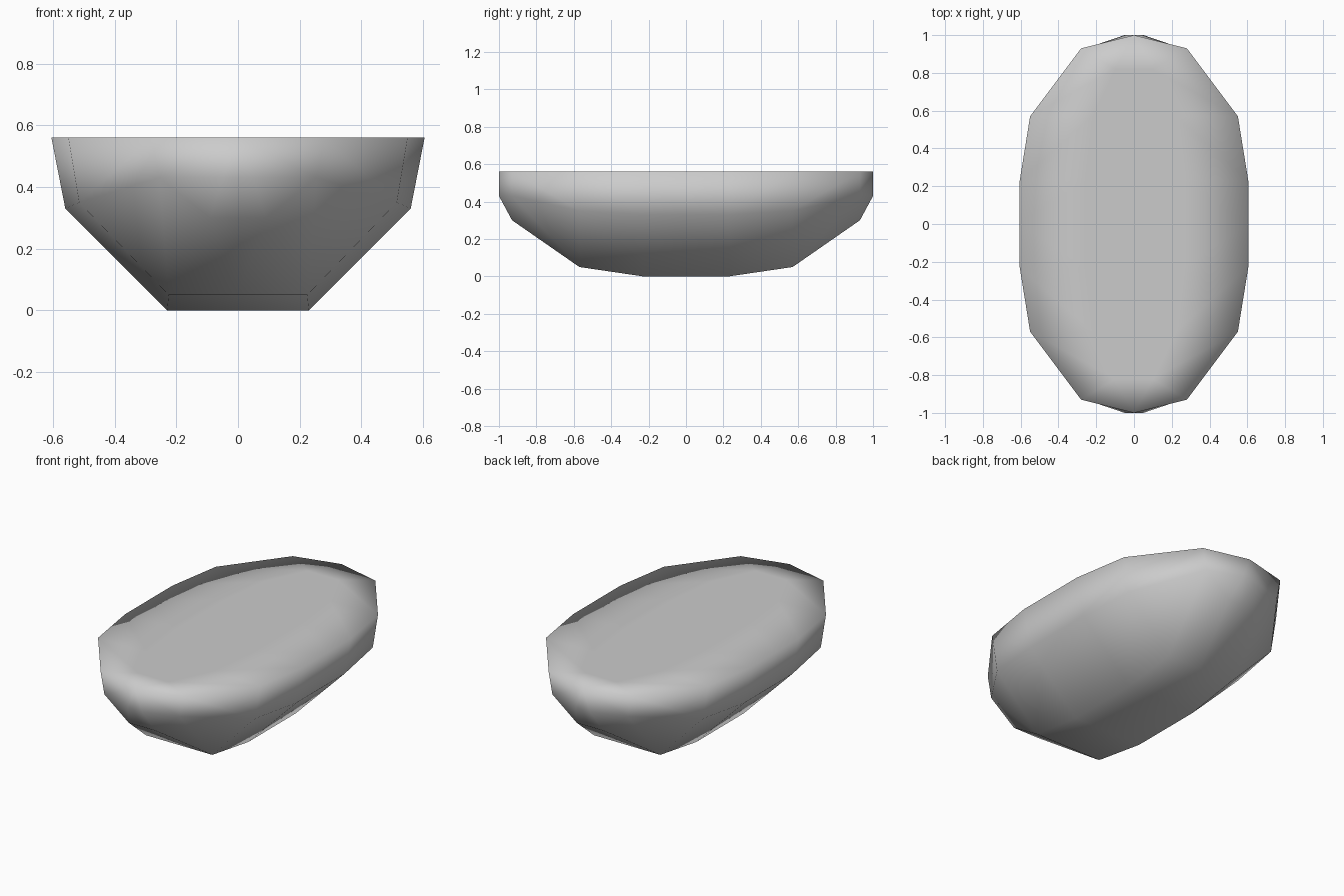
import bpy
import bmesh

cube = bpy.data.objects.get("Cube")
if cube:
    bpy.data.objects.remove(cube, do_unlink=True)

TOP = 0.56

# One plain grey for the whole hull
grey = bpy.data.materials.new("plain_grey")
grey.use_nodes = True
colour = (0.6, 0.6, 0.6, 1)
grey.diffuse_color = colour
grey.node_tree.nodes["Principled BSDF"].inputs["Base Color"].default_value = colour


def section(y, keel, bilge, rim, deck, deck_y=None):
    """Half cross-section from the keel line, round the side, to the deck line."""
    dy = y if deck_y is None else deck_y
    return [(0, y, keel[1]), (keel[0], y, keel[1]), (bilge[0], y, bilge[1]),
            (rim, y, TOP), (deck, dy, TOP), (0, dy, TOP)]


# Quarter hull, from amidships to the end
sections = [
    section(0.0, (0.23, 0), (0.56, 0.33), 0.605, 0.26),
    section(0.23, (0.23, 0), (0.56, 0.33), 0.605, 0.26),
    section(0.57, (0.225, 0.05), (0.515, 0.35), 0.55, 0.22),
    section(0.93, (0.09, 0.30), (0.255, 0.43), 0.28, 0.10, 0.82),
]

bm = bmesh.new()
rings = [[bm.verts.new(p) for p in s] for s in sections]
for a, b in zip(rings, rings[1:]):
    for j in range(len(a) - 1):
        bm.faces.new((a[j], b[j], b[j + 1], a[j + 1]))

# Blunt pointed end
e = rings[-1]
stem = bm.verts.new((0, 1, 0.43))
cheek = bm.verts.new((0.05, 1, 0.43))
tip = bm.verts.new((0, 1, TOP))
for face in ((e[0], stem, cheek, e[1]), (e[1], cheek, e[2]),
             (e[2], cheek, tip, e[3]), (e[3], tip, e[4]),
             (e[4], tip, e[5]), (stem, tip, cheek)):
    bm.faces.new(face)
for f in bm.faces:
    f.smooth = True

mesh = bpy.data.meshes.new("hull")
bm.to_mesh(mesh)
bm.free()
mesh.materials.append(grey)
hull = bpy.data.objects.new("hull", mesh)
bpy.context.collection.objects.link(hull)

# Mirror the quarter to both sides and both ends
mirror = hull.modifiers.new("mirror", "MIRROR")
mirror.use_axis = (True, True, False)
mirror.use_clip = True
mirror.merge_threshold = 0.001
